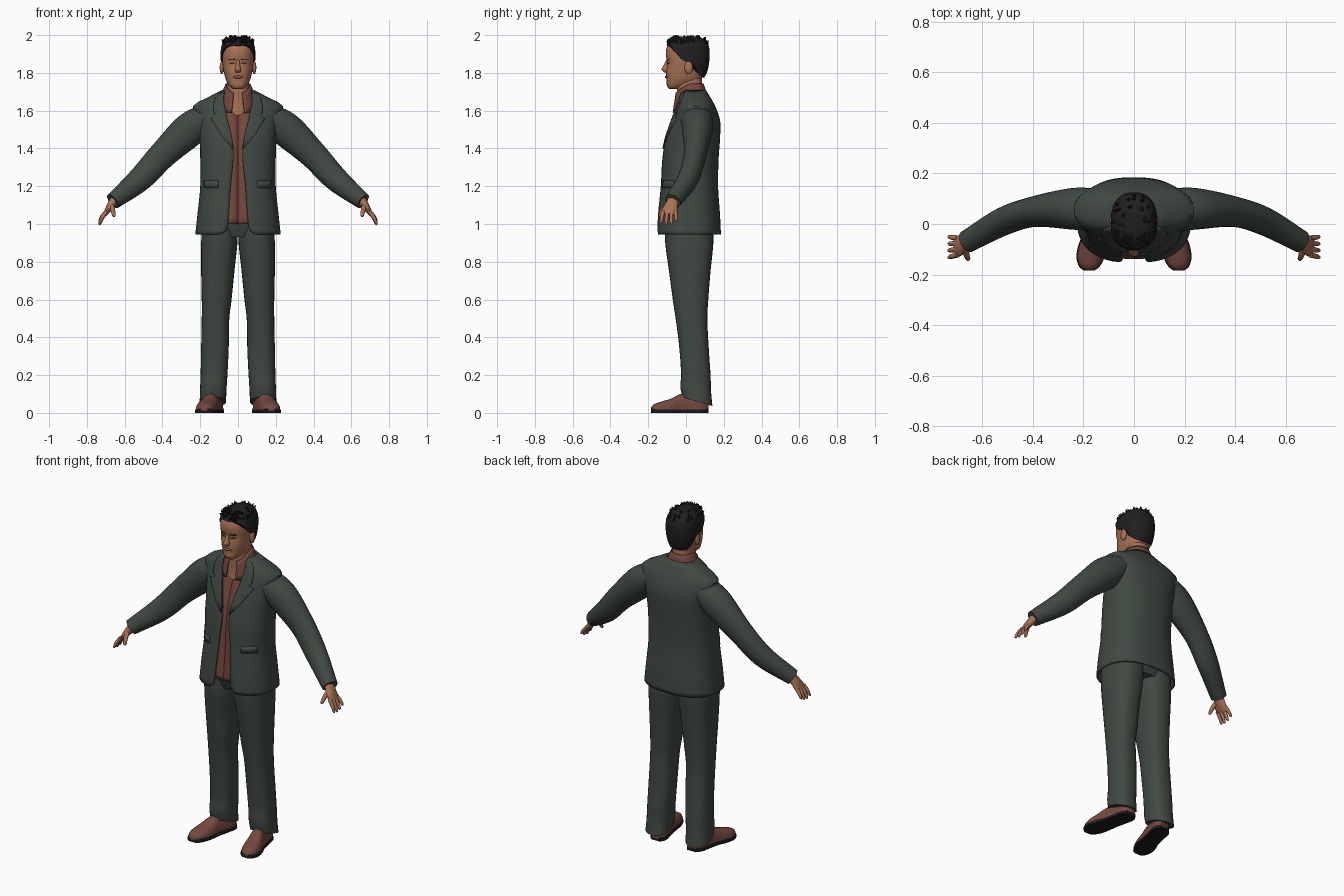
import bpy, bmesh, math, random
from math import pi, sin, cos, asin
from mathutils import Vector, Matrix

random.seed(4)
if "Cube" in bpy.data.objects:
    bpy.data.objects.remove(bpy.data.objects["Cube"], do_unlink=True)
made = []


def material(name, *rgb):
    m = bpy.data.materials.new(name)
    m.use_nodes = True
    m.diffuse_color = (*rgb, 1)
    m.node_tree.nodes["Principled BSDF"].inputs["Base Color"].default_value = (*rgb, 1)
    return m


SUIT = material("dark green cloth", .051, .066, .055)
SHIRT = material("brown shirt", .175, .063, .045)
SKIN = material("skin", .39, .17, .09)
LIP = material("lips", .26, .105, .068)
BROW = material("dark brown", .07, .032, .02)
HAIR = material("black hair", .014, .014, .015)
SHOE = material("brown leather", .18, .066, .05)
SOLE = material("black rubber", .01, .01, .011)


def at(keys, s):
    """Smooth interpolation of key tuples by their first value."""
    s = min(max(s, keys[0][0]), keys[-1][0])
    i = max(j for j in range(len(keys) - 1) if keys[j][0] <= s)
    a, b = keys[i], keys[i + 1]
    p, q = keys[max(i - 1, 0)], keys[min(i + 2, len(keys) - 1)]
    h = b[0] - a[0]
    t = (s - a[0]) / h
    out = []
    for P, A, B, Q in list(zip(p, a, b, q))[1:]:
        ma, mb = (B - P) / (b[0] - p[0]) * h, (Q - A) / (q[0] - a[0]) * h
        out.append((2*t**3 - 3*t*t + 1) * A + (t**3 - 2*t*t + t) * ma
                   + (3*t*t - 2*t**3) * B + (t**3 - t*t) * mb)
    return out


def steps(a, b, n):
    return [a + (b - a) * i / n for i in range(n + 1)]


def spow(v, e):
    return math.copysign(abs(v) ** e, v)


def finish(name, bm, mat, mirror=False, thick=0):
    me = bpy.data.meshes.new(name)
    bm.to_mesh(me)
    bm.free()
    me.materials.append(mat)
    ob = bpy.data.objects.new(name, me)
    bpy.context.collection.objects.link(ob)
    if thick:
        sol = ob.modifiers.new("thickness", "SOLIDIFY")
        sol.thickness, sol.offset = thick, -1
    if mirror:
        mod = ob.modifiers.new("mirror", "MIRROR")
        mod.use_mirror_merge = False
    made.append(ob)
    return ob


def loft(name, rows, mat, closed=True, **kw):
    """Skin rows of points; closed rows get end caps."""
    bm = bmesh.new()
    vs = [[bm.verts.new(p) for p in r] for r in rows]
    n = len(rows[0])
    for lo, hi in zip(vs, vs[1:]):
        for i in range(n if closed else n - 1):
            j = (i + 1) % n
            bm.faces.new((lo[i], lo[j], hi[j], hi[i]))
    if closed:
        bm.faces.new(vs[0][::-1])
        bm.faces.new(vs[-1])
        bmesh.ops.recalc_face_normals(bm, faces=bm.faces)
    return finish(name, bm, mat, **kw)


def ring(z, hw, yf, yb, cx=0, gap=None, n=2.4, cols=36):
    """Level rounded outline, optionally open at the front by a half gap."""
    d = asin(min(1, max(gap or 0, 0) / hw) ** (n / 2))
    pts = []
    for i in range(cols + (gap is not None)):
        t = -pi / 2 + d + (2 * pi - 2 * d) * i / cols
        pts.append(Vector((cx + hw * spow(cos(t), 2 / n),
                           (yf + yb) / 2 + (yb - yf) / 2 * spow(sin(t), 2 / n), z)))
    return pts


def tube(name, keys, mat, count, cols=36, **kw):
    rows = [ring(z, *at(keys, z), cols=cols) for z in steps(keys[0][0], keys[-1][0], count)]
    return loft(name, rows, mat, **kw)


def limb(name, path, mat, per=4, cols=20):
    """Tapered tube along path points (x, y, z, radius, y radius), mirrored."""
    keys = [(i, *p) for i, p in enumerate(path)]
    rows = []
    for s in steps(0, len(path) - 1, per * (len(path) - 1)):
        x, y, z, ra, rb = at(keys, s)
        T = (Vector(at(keys, s + .05)[:3]) - Vector(at(keys, s - .05)[:3])).normalized()
        b = (Vector((0, 1, 0)) - T * T.y).normalized()
        a = b.cross(T)
        rows.append([Vector((x, y, z)) + a * ra * cos(2*pi*i/cols) + b * rb * sin(2*pi*i/cols)
                     for i in range(cols)])
    return loft(name, rows, mat, mirror=True)


def patch(name, keys, outline, mat, lift, thick, cols=6, **kw):
    """Thin plate on the front of a body; outline rows are (z, x inner, x outer)."""
    rows = []
    for z, xa, xb in outline:
        hw, yf, yb = at(keys, z)
        rows.append([Vector((x, (yf + yb) / 2 - (yb - yf) / 2
                             * max(0, 1 - (abs(x) / hw) ** 2.4) ** (1 / 2.4) - lift, z))
                     for x in steps(xa, xb, cols)])
    return loft(name, rows, mat, closed=False, thick=thick, **kw)


# Jacket: body sheet open at the front (z, half width, front y, back y)
TORSO = [(.945, .226, -.155, .185), (1.05, .215, -.15, .18), (1.2, .2, -.135, .17),
         (1.35, .2, -.125, .173), (1.45, .203, -.108, .18), (1.55, .218, -.075, .18),
         (1.63, .236, -.045, .152), (1.66, .18, -.038, .135), (1.71, .085, -.03, .105)]
OPENING = [(.945, .09), (.965, .064), (1.0, .055), (1.2, .04), (1.4, .024),
           (1.55, .056), (1.66, .078), (1.71, .068)]
loft("jacket_body", [ring(z, *at(TORSO, z), gap=at(OPENING, z)[0], cols=56)
                     for z in steps(.945, 1.71, 36)], SUIT, closed=False, thick=.01)
patch("lapels", TORSO, [(1.4, .024, .03), (1.46, .033, .08), (1.52, .047, .12), (1.56, .058, .145),
                        (1.575, .061, .108), (1.585, .063, .128), (1.63, .073, .13),
                        (1.67, .077, .12), (1.7, .073, .09)], SUIT, .007, .009, mirror=True)
patch("pocket_flaps", TORSO, [(1.19, .105, .18), (1.23, .105, .18)], SUIT, .004, .006, mirror=True)
limb("sleeves", [(.13, .055, 1.585, .06, .085), (.247, .06, 1.507, .09, .082),
                 (.398, .048, 1.367, .074, .06), (.518, .01, 1.238, .065, .055),
                 (.662, -.07, 1.12, .044, .045)], SUIT, per=6, cols=24)

# Shirt with a turned-down collar
rows = []
for z in steps(1.0, 1.68, 24):
    hw, yf, yb = at(TORSO, z)
    gap = max(0, z - 1.6) * .45
    rows.append(ring(z, hw - .02, yf + .014, yb - .02, gap=gap, cols=48))
loft("shirt", rows, SHIRT, closed=False, thick=.004)
rows = []
for k in steps(0, 1, 4):
    r = ring(1.68 + .065 * k, .093 - .028 * k, -.074 + .016 * k, .113 - .02 * k,
             gap=.034 - .01 * k)
    for p in r:
        p.z -= (.09 - .035 * k) * max(0, min(1, (.03 - p.y) / .09)) ** 1.5
    rows.append(r)
loft("shirt_collar", rows, SHIRT, closed=False, thick=.006)

# Trousers
tube("trouser_hips", [(.93, .14, -.09, .13), (1.0, .19, -.113, .15), (1.1, .185, -.11, .15)], SUIT, 6)
LEG = [(.06, .07, -.02, .14, .133), (.12, .07, -.03, .133, .131), (.2, .071, -.026, .13, .127),
       (.35, .073, -.036, .12, .122), (.5, .073, -.055, .113, .119), (.6, .079, -.07, .118, .113),
       (.75, .088, -.09, .13, .107), (.9, .096, -.11, .145, .099), (1.0, .094, -.113, .145, .095)]
legs = tube("trouser_legs", LEG, SUIT, 32, cols=28, mirror=True)
for v in legs.data.vertices:
    if v.co.z < .2:  # hem dips toward the heel
        v.co.z -= (.2 - v.co.z) / .14 * .3 * (v.co.y - .06)

# Shoes and soles (y, centre x, half width, top z)
FOOT = [(-.185, .178, .016, .03), (-.17, .177, .036, .046), (-.13, .172, .052, .06),
        (-.08, .162, .053, .075), (-.03, .148, .046, .1), (.04, .132, .046, .105),
        (.09, .123, .045, .1), (.12, .12, .025, .09)]


def footwear(name, mat, z0, top, grow, e):
    rows = []
    for y in steps(-.185, .12, 24):
        cx, hw, zt = at(FOOT, y)
        rows.append([Vector((cx + (hw + grow) * spow(cos(t), e), y,
                             z0 + ((top or zt) - z0) * spow(sin(t), e))) for t in steps(0, pi, 16)])
    loft(name, rows, mat, mirror=True)


footwear("shoes", SHOE, .012, None, 0, .8)
footwear("shoe_soles", SOLE, 0, .02, .004, .2)

# Hands
limb("palms", [(.645, -.062, 1.14, .026, .03), (.672, -.076, 1.1, .021, .034),
               (.69, -.085, 1.072, .016, .042), (.705, -.09, 1.05, .011, .038)], SKIN, cols=14)
for i, (finger, drop) in enumerate([("index", .054), ("middle", .06), ("ring", .056), ("little", .042)]):
    y = -.122 + .022 * i
    limb(finger + "_fingers", [(.697, y, 1.065, .011, .011), (.72, y - .006 + .003 * i, 1.06 - drop / 2, .01, .01),
                               (.732, y - .01 + .005 * i, 1.06 - drop, .007, .007),
                               (.733, y - .01 + .005 * i, 1.056 - drop, .002, .002)], SKIN, per=3, cols=10)
limb("thumbs", [(.668, -.1, 1.095, .014, .014), (.662, -.125, 1.07, .012, .012),
                (.657, -.138, 1.045, .009, .009), (.656, -.14, 1.037, .003, .003)], SKIN, per=3, cols=10)

# Head and neck
HEAD = [(1.715, .026, -.09, -.04), (1.73, .044, -.101, .01), (1.76, .063, -.102, .072),
        (1.8, .074, -.105, .1), (1.85, .082, -.1, .112), (1.9, .084, -.107, .115),
        (1.94, .079, -.1, .11), (1.97, .062, -.076, .09), (1.986, .034, -.04, .06)]
tube("head", HEAD, SKIN, 30, cols=40)
tube("neck", [(1.55, .06, -.055, .09), (1.62, .065, -.046, .09), (1.68, .06, -.048, .085),
              (1.78, .058, -.05, .084)], SKIN, 10)
tube("nose", [(1.803, .013, -.115, -.08), (1.816, .018, -.13, -.08), (1.835, .012, -.122, -.08),
              (1.868, .008, -.104, -.08)], SKIN, 8, cols=14)
patch("eyes", HEAD, [(1.847, .025, .041), (1.851, .02, .046), (1.855, .025, .041)], BROW, .002, .004, mirror=True)
patch("eyebrows", HEAD, [(1.867, .016, .05), (1.874, .018, .052)], BROW, .002, .004, mirror=True)


def blob(name, centre, size, mat, **kw):
    bm = bmesh.new()
    bmesh.ops.create_uvsphere(bm, u_segments=16, v_segments=10, radius=1,
                              matrix=Matrix.Translation(centre) @ Matrix.Diagonal((*size, 1)))
    finish(name, bm, mat, **kw)


blob("mouth", (0, -.1, 1.778), (.028, .012, .008), LIP)
blob("ears", (.086, .014, 1.828), (.011, .022, .035), SKIN, mirror=True)

# Hair cap with a hairline that falls from forehead to nape
LINE = [(-.13, 1.945), (-.08, 1.942), (-.045, 1.9), (-.02, 1.868), (.03, 1.852), (.07, 1.795), (.13, 1.767)]
rows = []
guide = ring(1.87, *at(HEAD, 1.87), cols=48)
for k in steps(0, 1, 14):
    row = []
    for i, g in enumerate(guide):
        low = at(LINE, g.y)[0]
        z = low + (1.986 - low) * k
        hw, yf, yb = at(HEAD, z)
        p = ring(z, hw + .008, yf - .006, yb + .01, cols=48)[i]
        p.z += .006 * k
        row.append(p)
    rows.append(row)
loft("hair_cap", rows, HAIR)

# Short upright tufts on the crown
bm = bmesh.new()
crown = [p for r in rows for p in r if p.z > 1.955]
for p in random.sample(crown, 80):
    d = ((p - Vector((0, .02, 1.89))).normalized() + Vector((0, -.2, .5))).normalized()
    m = Matrix.Translation(p + d * .003) @ d.to_track_quat('Z', 'Y').to_matrix().to_4x4()
    bmesh.ops.create_cone(bm, cap_ends=True, segments=6, radius1=.011, radius2=.001, depth=.022, matrix=m)
for v in bm.verts:
    v.co.z = min(v.co.z, 2.0)
finish("hair_tufts", bm, HAIR)

# Smooth shading with crisp edges
bpy.ops.object.select_all(action='DESELECT')
for ob in made:
    ob.select_set(True)
bpy.context.view_layer.objects.active = made[0]
bpy.ops.object.shade_smooth_by_angle(angle=math.radians(50))
